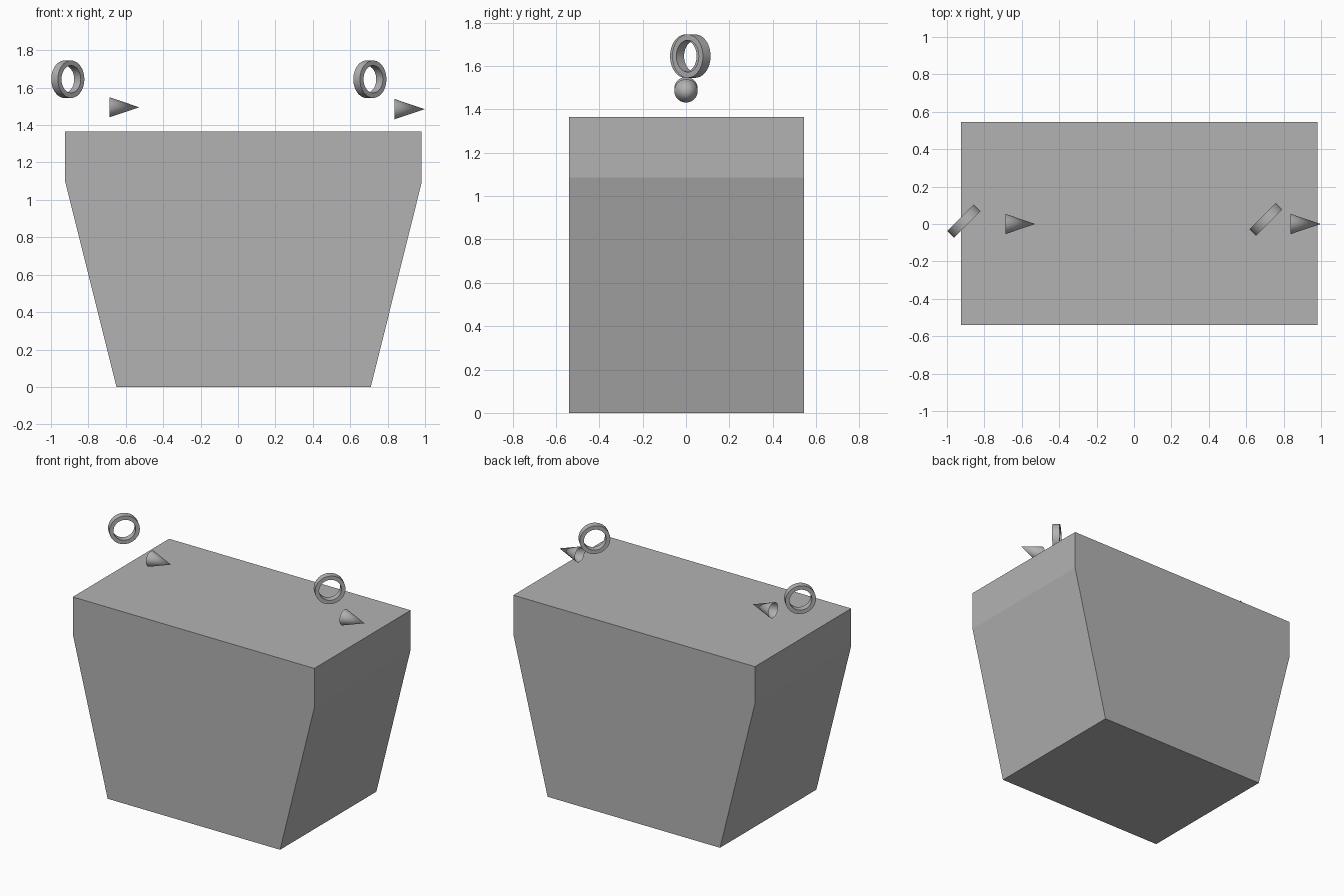
import bpy
import bmesh
import math
from mathutils import Matrix, Vector

cube = bpy.data.objects.get("Cube")
if cube:
    bpy.data.objects.remove(cube, do_unlink=True)

# Single neutral grey
grey = bpy.data.materials.new("neutral grey")
grey.use_nodes = True
color = (0.45, 0.45, 0.45, 1.0)
grey.diffuse_color = color
grey.node_tree.nodes["Principled BSDF"].inputs["Base Color"].default_value = color


def finish(bm, name, location=(0, 0, 0), turn=0.0, smooth=False):
    bmesh.ops.recalc_face_normals(bm, faces=bm.faces)
    mesh = bpy.data.meshes.new(name)
    bm.to_mesh(mesh)
    bm.free()
    mesh.materials.append(grey)
    obj = bpy.data.objects.new(name, mesh)
    obj.location = location
    obj.rotation_euler.z = turn
    bpy.context.collection.objects.link(obj)
    if smooth:
        bpy.ops.object.select_all(action="DESELECT")
        obj.select_set(True)
        bpy.context.view_layer.objects.active = obj
        bpy.ops.object.shade_smooth_by_angle(angle=math.radians(40))
    return obj


def tapered_body(name, outline, front, back):
    """Extrude the front outline straight through to the back."""
    bm = bmesh.new()
    face = bm.faces.new([bm.verts.new((x, front, z)) for x, z in outline])
    new = bmesh.ops.extrude_face_region(bm, geom=[face], use_keep_orig=True)["geom"]
    moved = [v for v in new if isinstance(v, bmesh.types.BMVert)]
    bmesh.ops.translate(bm, verts=moved, vec=(0, back - front, 0))
    finish(bm, name)


def flat_ring(name, location, outer=0.1, inner=0.073, depth=0.05):
    """Spin a rectangular section around the horizontal axis."""
    bm = bmesh.new()
    h = depth / 2
    section = [bm.verts.new((r, y, 0)) for r, y in
               ((inner, -h), (outer, -h), (outer, h), (inner, h))]
    edges = [bm.edges.new((section[i], section[(i + 1) % 4])) for i in range(4)]
    bmesh.ops.spin(bm, geom=section + edges, cent=(0, 0, 0), axis=(0, 1, 0),
                   angle=math.tau, steps=48, use_merge=True)
    bmesh.ops.remove_doubles(bm, verts=bm.verts, dist=0.0001)
    finish(bm, name, location, math.radians(45), smooth=True)


def open_cone(name, base, length=0.16, radius=0.054):
    """Hollow pointer with its tip toward +x."""
    bm = bmesh.new()
    bmesh.ops.create_cone(bm, cap_ends=False, segments=32, radius1=radius,
                          radius2=0.0, depth=length)
    bmesh.ops.remove_doubles(bm, verts=bm.verts, dist=0.0001)
    bmesh.ops.rotate(bm, verts=bm.verts, cent=(0, 0, 0),
                     matrix=Matrix.Rotation(math.pi / 2, 3, "Y"))
    finish(bm, name, Vector(base) + Vector((length / 2, 0, 0)), smooth=True)


# Tank body: straight upper band over sloping ends
tapered_body("tank_body",
             [(-0.65, 0), (0.71, 0), (0.98, 1.085), (0.98, 1.365),
              (-0.925, 1.365), (-0.925, 1.1)], -0.54, 0.545)

# Ring and pointer above each end
flat_ring("right_ring", (-0.91, 0.015, 1.645))
flat_ring("left_ring", (0.705, 0.025, 1.645))
open_cone("right_pointer", (-0.688, 0, 1.495))
open_cone("left_pointer", (0.838, 0, 1.485))
